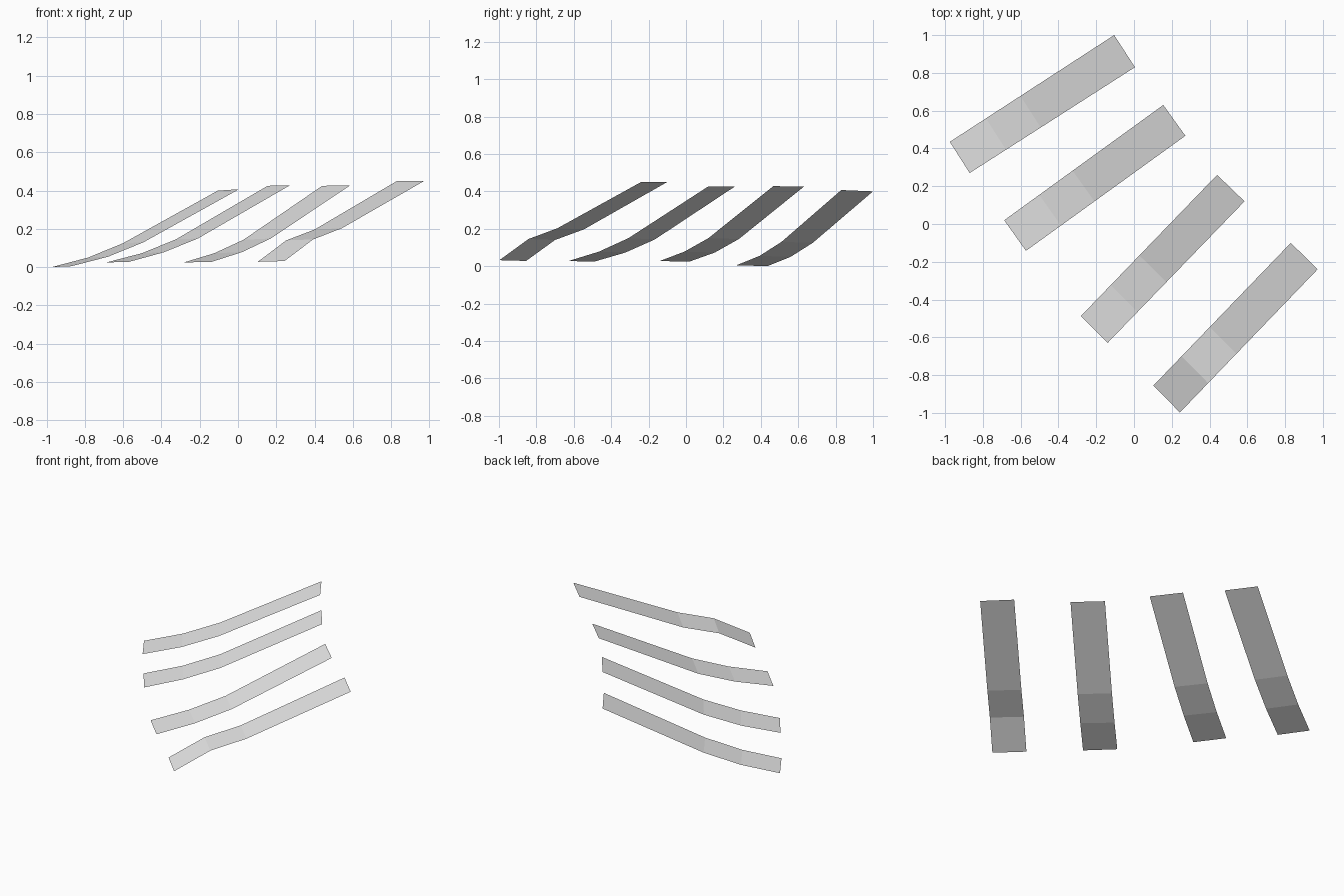
import bpy
import bmesh
from mathutils import Vector

cube = bpy.data.objects.get("Cube")
if cube:
    bpy.data.objects.remove(cube, do_unlink=True)

# Single plain grey
grey = bpy.data.materials.new("light grey")
grey.use_nodes = True
colour = (0.8, 0.8, 0.8, 1)
grey.diffuse_color = colour
grey.node_tree.nodes["Principled BSDF"].inputs["Base Color"].default_value = colour


def strip(name, low_left, low_right, high_left, high_right, profile):
    """Thin bent ribbon: profile holds (fraction along, left z, right z)."""
    bm = bmesh.new()
    rows = []
    for t, z_left, z_right in profile:
        left = Vector(low_left).lerp(Vector(high_left), t)
        right = Vector(low_right).lerp(Vector(high_right), t)
        rows.append((bm.verts.new((left.x, left.y, z_left)),
                     bm.verts.new((right.x, right.y, z_right))))
    for (a, b), (c, d) in zip(rows, rows[1:]):
        bm.faces.new((a, b, d, c))
    mesh = bpy.data.meshes.new(name)
    bm.to_mesh(mesh)
    bm.free()
    mesh.materials.append(grey)
    obj = bpy.data.objects.new(name, mesh)
    bpy.context.collection.objects.link(obj)


# Four rising strips, from the back left to the front right
strip("back_strip", (-0.975, 0.435), (-0.87, 0.27), (-0.105, 1.0), (0.005, 0.83),
      [(0, 0.0, 0.005), (0.22, 0.05, 0.055), (0.43, 0.125, 0.13), (1, 0.40, 0.407)])
strip("mid_back_strip", (-0.687, 0.02), (-0.572, -0.142), (0.155, 0.63), (0.272, 0.467),
      [(0, 0.025, 0.027), (0.22, 0.073, 0.078), (0.43, 0.145, 0.15), (1, 0.425, 0.428)])
strip("mid_front_strip", (-0.282, -0.488), (-0.14, -0.63), (0.44, 0.26), (0.585, 0.12),
      [(0, 0.025, 0.027), (0.22, 0.073, 0.078), (0.43, 0.143, 0.15), (1, 0.425, 0.427)])
strip("front_strip", (0.103, -0.855), (0.243, -0.998), (0.83, -0.10), (0.972, -0.24),
      [(0, 0.028, 0.032), (0.205, 0.14, 0.145), (0.41, 0.197, 0.203), (1, 0.45, 0.45)])
